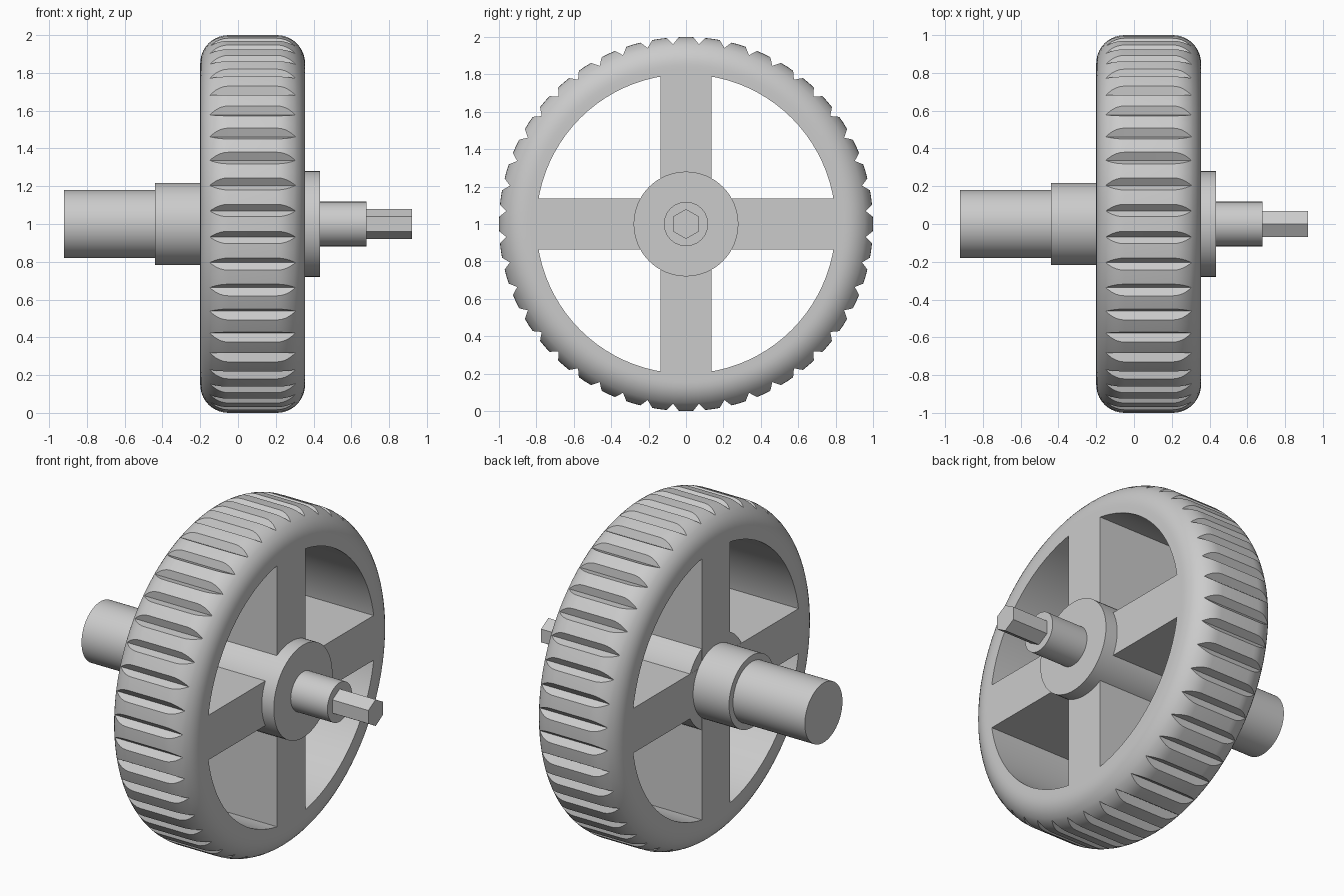
import bpy, bmesh, math

if "Cube" in bpy.data.objects:
    bpy.data.objects.remove(bpy.data.objects["Cube"])

grey = bpy.data.materials.new("light_grey")
grey.use_nodes = True
grey.diffuse_color = (0.6, 0.6, 0.6, 1)
grey.node_tree.nodes["Principled BSDF"].inputs["Base Color"].default_value = grey.diffuse_color

AXLE_Z = 1.0
X0, X1 = -0.2, 0.355          # wheel sides


def finish(name, bm):
    bmesh.ops.recalc_face_normals(bm, faces=bm.faces)
    mesh = bpy.data.meshes.new(name)
    bm.to_mesh(mesh)
    bm.free()
    mesh.materials.append(grey)
    obj = bpy.data.objects.new(name, mesh)
    bpy.context.collection.objects.link(obj)
    obj.location.z = AXLE_Z
    bpy.ops.object.select_all(action="DESELECT")
    obj.select_set(True)
    bpy.context.view_layer.objects.active = obj
    bpy.ops.object.shade_smooth_by_angle(angle=math.radians(30))
    return obj


def prism(name, outline, x0, x1):
    """Extrude a (y, z) outline along the axle."""
    bm = bmesh.new()
    a = [bm.verts.new((x0, y, z)) for y, z in outline]
    b = [bm.verts.new((x1, y, z)) for y, z in outline]
    bm.faces.new(a)
    bm.faces.new(b)
    for i in range(len(a)):
        j = (i + 1) % len(a)
        bm.faces.new((a[i], a[j], b[j], b[i]))
    return finish(name, bm)


def circle(r, sides=64):
    return [(r * math.sin(t), r * math.cos(t))
            for t in (2 * math.pi * i / sides for i in range(sides))]


# Tyre: rounded section swept round the axle, with V grooves across the tread
GROOVES, DEPTH, HALF_WIDTH = 44, 0.037, 0.033
INNER, ROUND = 0.8, 0.15
floor_r = 1 - DEPTH
side = [(X0, INNER), (X0, 0.83)]
steps = [math.radians(a) for a in range(0, 91, 9)]
# one extra step exactly where the groove floor meets the rounded shoulder
steps = sorted(steps + [math.asin((floor_r - 1 + ROUND) / ROUND)])
side += [(X0 + ROUND * (1 - math.cos(a)), 1 - ROUND + ROUND * math.sin(a)) for a in steps]
section = side + [(X0 + X1 - x, r) for x, r in reversed(side)]

bm = bmesh.new()
pitch = 2 * math.pi / GROOVES
rings = []
for x, r in section:
    ring = []
    half = max(0, (r - floor_r) / DEPTH) * HALF_WIDTH
    for g in range(GROOVES):
        mid = (g + 0.5) * pitch
        for angle, rad in ((mid - half, r), (mid, min(r, floor_r)),
                           (mid + half, r), (mid + pitch / 2, r)):
            ring.append(bm.verts.new((x, rad * math.sin(angle), rad * math.cos(angle))))
    rings.append(ring)
for k, ring in enumerate(rings):
    nxt = rings[(k + 1) % len(rings)]
    for i in range(len(ring)):
        j = (i + 1) % len(ring)
        bm.faces.new((ring[i], ring[j], nxt[j], nxt[i]))
bmesh.ops.remove_doubles(bm, verts=bm.verts, dist=0.0001)
finish("grooved_tyre", bm)

# Four spokes as one cross, ends buried in the rim
w, reach = 0.135, 0.812
cross = []
for q in range(4):
    c, s = round(math.cos(q * math.pi / 2)), round(math.sin(q * math.pi / 2))
    for y, z in ((reach, -w), (reach, w), (w, w)):
        cross.append((y * c - z * s, y * s + z * c))
prism("spoke_cross", cross, X0, X1)

# Hub and stepped axle
prism("hub_flange", circle(0.28), X0 + 0.001, 0.435)
prism("hub_barrel", circle(0.218), -0.44, X0 + 0.01)
prism("axle_shaft", circle(0.18), -0.92, -0.43)
prism("axle_pin", circle(0.118), 0.43, 0.68)
prism("hex_tip", circle(0.08, 6), 0.67, 0.92)
